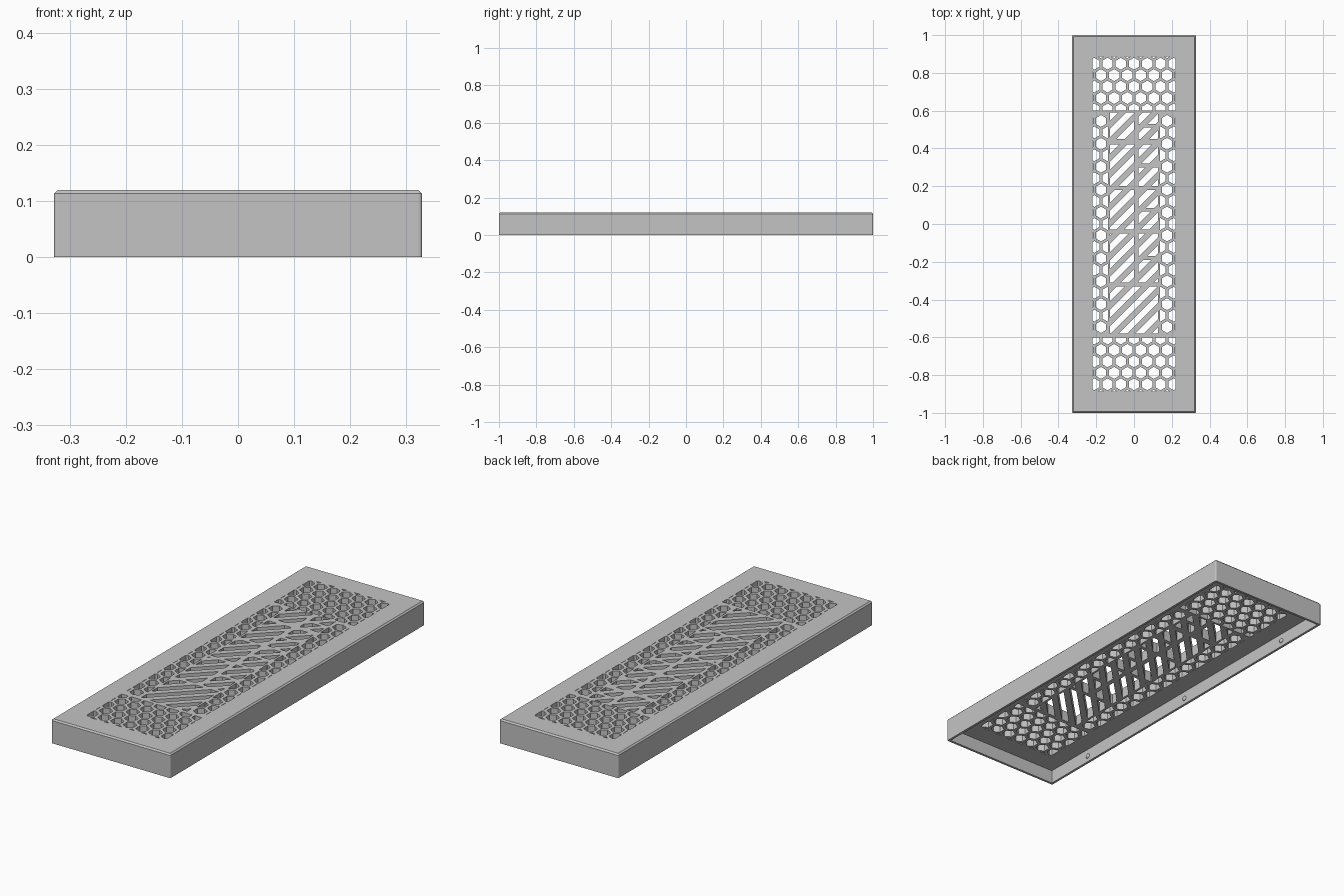
import bpy, bmesh, math
from mathutils import Vector

if "Cube" in bpy.data.objects:
    bpy.data.objects.remove(bpy.data.objects["Cube"], do_unlink=True)

HX, HY, HZ = 0.328, 1.0, 0.12      # half width, half length, height
WALL, CEILING = 0.012, 0.067       # wall thickness, underside of the plate
CHAMFER = 0.007
PITCH, HEX_R = 0.07, 0.0315        # hexagon spacing and corner radius
GX, GY = 0.22, 0.888               # half size of the grille
PX, PY = 0.138, 0.6                # half size of the centre panel
SX = 0.127                         # half width of the slot area

grey = bpy.data.materials.new("plain grey")
grey.use_nodes = True
grey.diffuse_color = (0.55, 0.55, 0.55, 1)
grey.node_tree.nodes["Principled BSDF"].inputs["Base Color"].default_value = (0.55, 0.55, 0.55, 1)


def make_object(name, bm):
    mesh = bpy.data.meshes.new(name)
    bmesh.ops.recalc_face_normals(bm, faces=bm.faces)
    bm.to_mesh(mesh)
    bm.free()
    mesh.materials.clear()
    mesh.materials.append(grey)
    obj = bpy.data.objects.new(name, mesh)
    bpy.context.collection.objects.link(obj)
    return obj


def rounded_rect(inset):
    """Outline of the cover, inset, with small rounded corners."""
    radius = max(0.006 - inset, 0.002)
    points = []
    for quarter, (sx, sy) in enumerate(((1, 1), (-1, 1), (-1, -1), (1, -1))):
        for k in range(4):
            a = (quarter + k / 3) * math.pi / 2
            points.append(Vector((sx * (HX - inset - radius) + radius * math.cos(a),
                                  sy * (HY - inset - radius) + radius * math.sin(a))))
    return points


def clip(poly, x0, x1, y0, y1):
    """Trim a convex outline to a rectangle."""
    for axis, limit, sign in ((0, x0, 1), (0, x1, -1), (1, y0, 1), (1, y1, -1)):
        out = []
        for i, b in enumerate(poly):
            a = poly[i - 1]
            da, db = sign * (a[axis] - limit), sign * (b[axis] - limit)
            if (da > 0) != (db > 0):
                out.append(a.lerp(b, da / (da - db)))
            if db > 0:
                out.append(b)
        poly = out
    return poly


def area(poly):
    return abs(sum(poly[i - 1].cross(p) for i, p in enumerate(poly))) / 2


# Hexagon holes around the centre panel
holes = []
for row in range(-15, 16):
    cy = row * PITCH * math.sqrt(3) / 2
    shift = PITCH / 2 if row % 2 else 0
    for col in range(-4, 5):
        cx = col * PITCH + shift
        hexagon = [Vector((cx + HEX_R * math.sin(k * math.pi / 3),
                           cy + HEX_R * math.cos(k * math.pi / 3))) for k in range(6)]
        x0, x1, y0, y1 = -GX, GX, -GY, GY
        if abs(cy) > PY:
            y0, y1 = (PY, GY) if cy > 0 else (-GY, -PY)
        elif cx > 0:
            x0 = PX
        else:
            x1 = -PX
        holes.append(clip(hexagon, x0, x1, y0, y1))

# Diagonal slots in the centre panel, broken up by ribs
cells = [(-SX, SX, -0.58, -0.33)]
for y0, y1 in ((-0.31, -0.05), (-0.03, 0.18), (0.2, 0.42), (0.45, 0.59)):
    mid = (y0 + y1) / 2
    cells += [(-SX, 0, y0, y1), (0.025, SX, y0, mid - 0.01), (0.025, SX, mid + 0.01, y1)]
for cell in cells:
    for i in range(-9, 10):
        c, half = i * 0.087, 0.022
        slot = [Vector((-0.2, c - half - 0.2)), Vector((0.2, c - half + 0.2)),
                Vector((0.2, c + half + 0.2)), Vector((-0.2, c + half - 0.2))]
        holes.append(clip(slot, *cell))
holes = [h for h in holes if len(h) > 2 and area(h) > 5e-5]

# Plate: a filled flat curve with the holes as inner outlines, given thickness
curve = bpy.data.curves.new("plate_outline", "CURVE")
curve.dimensions, curve.fill_mode = "2D", "BOTH"
curve.extrude = (HZ - CEILING) / 2
for outline in [rounded_rect(WALL)] + holes:
    spline = curve.splines.new("POLY")
    spline.points.add(len(outline) - 1)
    for point, p in zip(spline.points, outline):
        point.co = (p.x, p.y, 0, 1)
    spline.use_cyclic_u = True
outline_obj = bpy.data.objects.new("plate_outline", curve)
bpy.context.collection.objects.link(outline_obj)
plate = outline_obj.evaluated_get(bpy.context.evaluated_depsgraph_get()).to_mesh()
bm = bmesh.new()
bm.from_mesh(plate)
bpy.data.objects.remove(outline_obj, do_unlink=True)
bmesh.ops.translate(bm, verts=bm.verts, vec=(0, 0, (HZ + CEILING) / 2))
bmesh.ops.remove_doubles(bm, verts=bm.verts, dist=1e-5)
border = [f for f in bm.faces if all(abs(v.co.x) > HX - 0.02 or abs(v.co.y) > HY - 0.02
                                     for v in f.verts) and abs(f.normal.z) < 0.5]
bmesh.ops.delete(bm, geom=border, context="FACES")

# Walls: rings of the cover outline, from the ceiling round to the chamfered top
section = ((WALL, CEILING), (WALL, 0), (0, 0), (0, HZ - CHAMFER), (CHAMFER, HZ), (WALL, HZ))
rings = [[bm.verts.new((p.x, p.y, z)) for p in rounded_rect(inset)] for inset, z in section]
for a, b in zip(rings, rings[1:]):
    for i in range(len(a)):
        bm.faces.new((a[i - 1], a[i], b[i], b[i - 1]))
bmesh.ops.remove_doubles(bm, verts=bm.verts, dist=1e-5)
for f in bm.faces:
    f.smooth = False
    f.material_index = 0
make_object("grille_cover", bm)

# Clips: small round bumps on the inside of the long walls
for side, label in ((-1, "right"), (1, "left")):
    for n, y in enumerate((-0.72, 0, 0.72)):
        bm = bmesh.new()
        bmesh.ops.create_uvsphere(bm, u_segments=12, v_segments=8, radius=0.012)
        for v in bm.verts:
            v.co = Vector((side * (HX - WALL) + v.co.x * 0.7, y + v.co.y, 0.03 + v.co.z))
        make_object(f"{label}_clip_bump_{n + 1}", bm)
